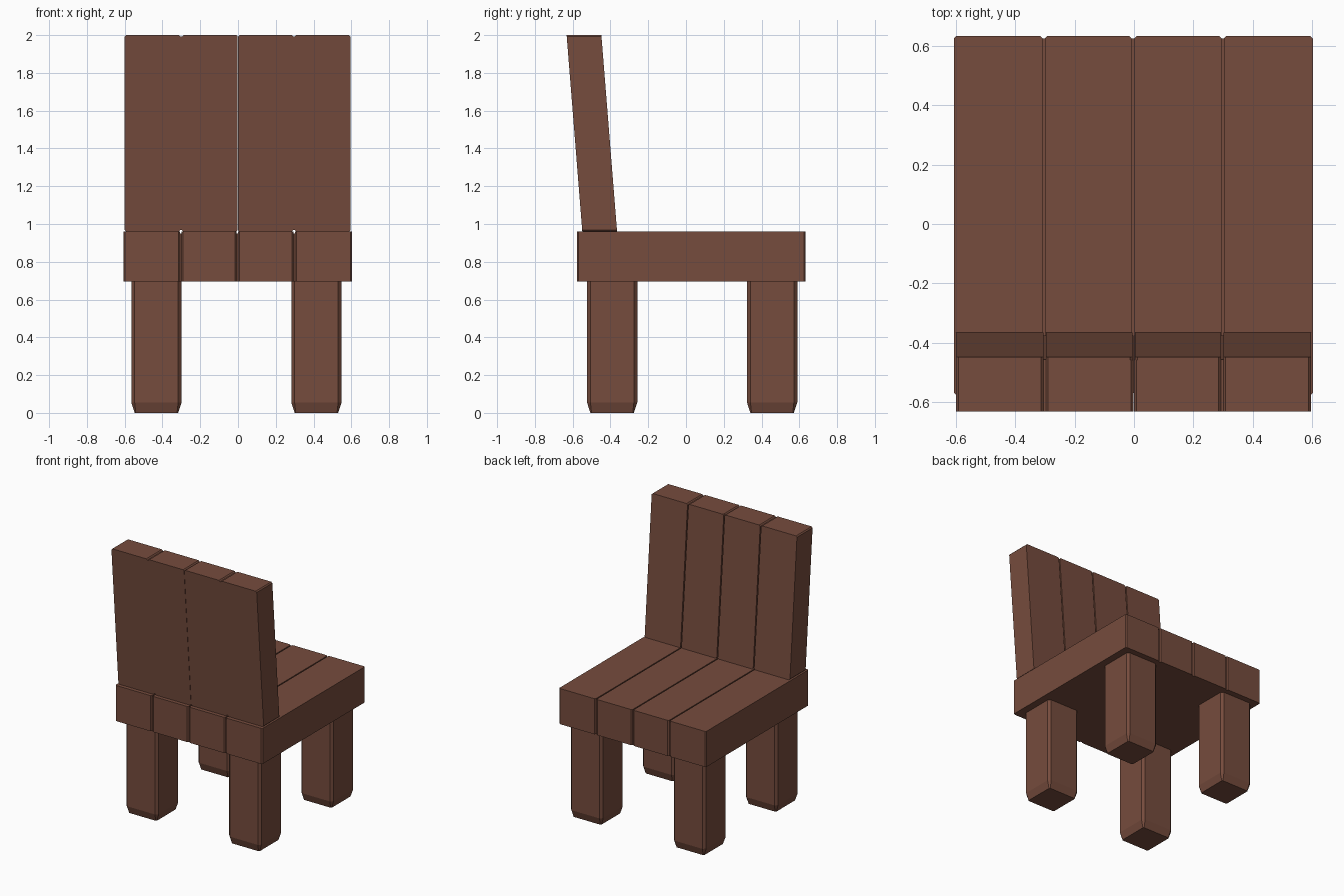
import bpy, bmesh

if "Cube" in bpy.data.objects:
    bpy.data.objects.remove(bpy.data.objects["Cube"])

wood = bpy.data.materials.new("brown_wood")
wood.diffuse_color = (0.18, 0.072, 0.047, 1)
wood.use_nodes = True
wood.node_tree.nodes["Principled BSDF"].inputs["Base Color"].default_value = wood.diffuse_color

GAP, CH, DEPTH = 0.008, 0.008, 0.01   # plank gap, edge chamfer, groove depth


def loft(bm, rings):
    """Closed solid through matching rings of points."""
    loops = [[bm.verts.new(p) for p in r] for r in rings]
    for a, b in zip(loops, loops[1:]):
        n = len(a)
        for i in range(n):
            j = (i + 1) % n
            bm.faces.new((a[i], a[j], b[j], b[i]))
    bm.faces.new(loops[0][::-1])
    bm.faces.new(loops[-1])


def finish(bm, name):
    bmesh.ops.recalc_face_normals(bm, faces=bm.faces)
    me = bpy.data.meshes.new(name)
    bm.to_mesh(me)
    bm.free()
    me.materials.append(wood)
    bpy.context.collection.objects.link(bpy.data.objects.new(name, me))


def outline(spans, v0, v1, c=CH):
    """Row of chamfered planks joined at the bottom of their grooves."""
    low, high = [], []
    for a, b in spans:
        low += [(a, v0 + c), (a + c, v0), (b - c, v0), (b, v0 + c)]
        high += [(a, v1 - c), (a + c, v1), (b - c, v1), (b, v1 - c)]
    return low + high[::-1]


def plank_spans(cuts):
    last = len(cuts) - 2
    return [(cuts[i] + (GAP / 2 if i else 0),
             cuts[i + 1] - (GAP / 2 if i < last else 0))
            for i in range(last + 1)]


# Seat: notched slab with a thin layer of separate plank tops
bm = bmesh.new()
spans = plank_spans([-0.607, -0.304, -0.003, 0.299, 0.603])


def flat(pts, z):
    return [(x, y, z) for x, y in pts]


slab = outline(spans, -0.577, 0.633)
loft(bm, [flat(slab, 0.695), flat(slab, 0.96 - DEPTH)])
for s in spans:
    p = outline([s], -0.577, 0.633)
    loft(bm, [flat(p, 0.96 - DEPTH), flat(p, 0.96)])
finish(bm, "seat")

# Backrest: leaning, two halves behind, four plank faces in front
bm = bmesh.new()
spans = plank_spans([-0.6, -0.301, -0.001, 0.297, 0.596])
THICK = 0.184


def lean(pts, t):
    return [(x, -0.549 - 0.083 * (z - 0.96) / 1.04 + t, z) for x, z in pts]


for half in ([spans[0], (spans[1][0], -0.002)],
             [(0.0, spans[2][1]), spans[3]]):
    p = outline(half, 0.96, 2.0)
    loft(bm, [lean(p, 0), lean(p, THICK - DEPTH)])
for s in spans:
    p = outline([s], 0.96, 2.0)
    loft(bm, [lean(p, THICK - DEPTH), lean(p, THICK)])
finish(bm, "backrest")

# Legs: chamfered posts tapering at the foot
for yname, y in (("front", -0.391), ("back", 0.456)):
    for xname, x in (("left", -0.432), ("right", 0.415)):
        bm = bmesh.new()
        rings = []
        for z, h, c in ((0, 0.115, 0.006), (0.055, 0.133, 0.018), (0.696, 0.133, 0.018)):
            rings.append(flat(outline([(x - h, x + h)], y - h, y + h, c), z))
        loft(bm, rings)
        finish(bm, f"{yname}_{xname}_leg")
